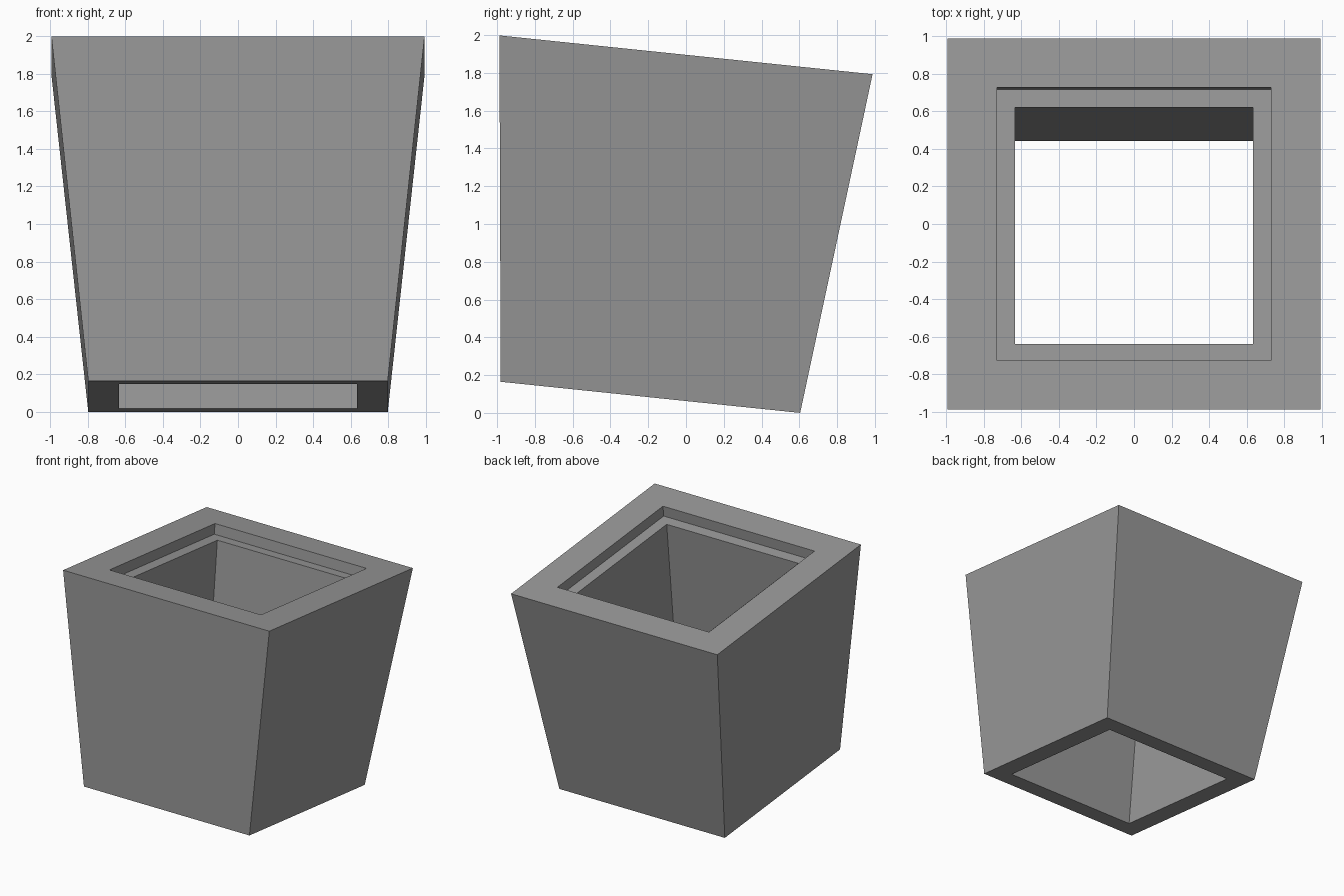
import bpy, bmesh, math
from mathutils import Matrix

if "Cube" in bpy.data.objects:
    bpy.data.objects.remove(bpy.data.objects["Cube"])

TILT = math.radians(-5.93)
HEIGHT = 1.823
# square rings (half width, height): outside going up, rim, recess, ledge, shaft going down
RINGS = [(0.797, 0.0), (0.993, HEIGHT), (0.73, HEIGHT),
         (0.73, HEIGHT - 0.09), (0.634, HEIGHT - 0.09), (0.634, 0.0)]

stone = bpy.data.materials.new("grey stone")
stone.diffuse_color = (0.32, 0.32, 0.32, 1)
stone.use_nodes = True
stone.node_tree.nodes["Principled BSDF"].inputs["Base Color"].default_value = stone.diffuse_color

# tapered square shell with a straight shaft and a stepped rim
bm = bmesh.new()
rings = [[bm.verts.new((sx * h, sy * h, z))
          for sx, sy in ((-1, -1), (1, -1), (1, 1), (-1, 1))] for h, z in RINGS]
for i, a in enumerate(rings):
    b = rings[(i + 1) % len(rings)]
    for k in range(4):
        n = (k + 1) % 4
        bm.faces.new((a[k], a[n], b[n], b[k]))
bmesh.ops.recalc_face_normals(bm, faces=bm.faces)

# lean the whole shell backwards, then rest it on the ground and centre it
bm.transform(Matrix.Rotation(TILT, 4, 'X'))
ys = [v.co.y for v in bm.verts]
low = min(v.co.z for v in bm.verts)
bm.transform(Matrix.Translation((0, -(min(ys) + max(ys)) / 2, -low)))

mesh = bpy.data.meshes.new("tapered_planter")
bm.to_mesh(mesh)
bm.free()
mesh.materials.append(stone)
planter = bpy.data.objects.new("tapered_planter", mesh)
bpy.context.collection.objects.link(planter)
